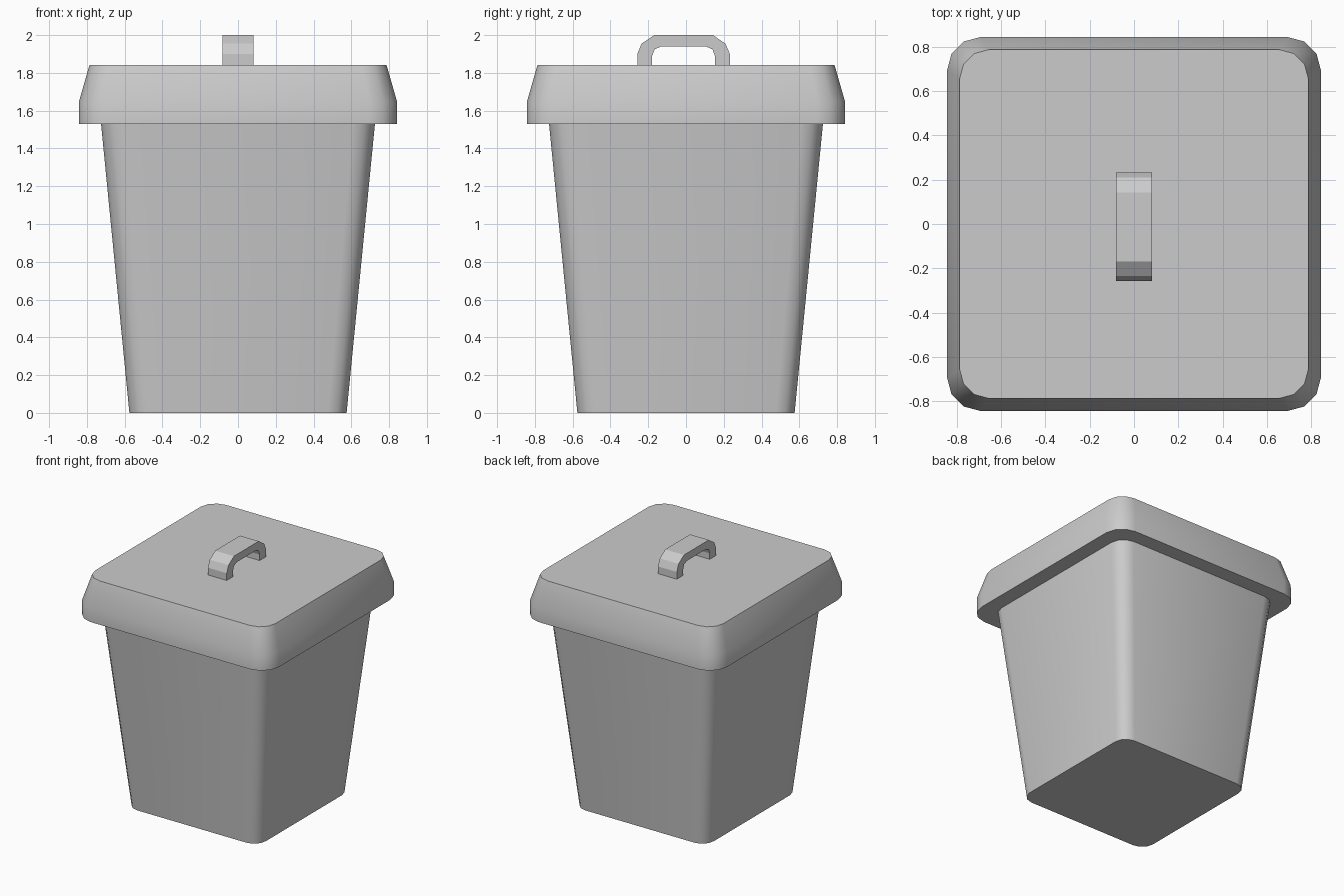
import bpy, math

if "Cube" in bpy.data.objects:
    bpy.data.objects.remove(bpy.data.objects["Cube"])


def rounded_square(half, r, segs, z):
    """Loop of points around a square with rounded corners."""
    pts = []
    for k, (sx, sy) in enumerate([(1, 1), (-1, 1), (-1, -1), (1, -1)]):
        for i in range(segs + 1):
            a = math.pi / 2 * (k + i / segs)
            pts.append((sx * (half - r) + r * math.cos(a),
                        sy * (half - r) + r * math.sin(a), z))
    return pts


def make(name, verts, faces, angle):
    me = bpy.data.meshes.new(name)
    me.from_pydata(verts, [], faces)
    me.update()
    ob = bpy.data.objects.new(name, me)
    bpy.context.collection.objects.link(ob)
    bpy.ops.object.select_all(action='DESELECT')
    ob.select_set(True)
    bpy.context.view_layer.objects.active = ob
    bpy.ops.object.shade_smooth_by_angle(angle=math.radians(angle))
    return ob


def loft(name, rings, segs, angle):
    """Closed solid through stacked rounded squares (half, radius, z)."""
    n = 4 * (segs + 1)
    verts = [p for h, r, z in rings for p in rounded_square(h, r, segs, z)]
    faces = [tuple(range(n))[::-1],
             tuple(range((len(rings) - 1) * n, len(rings) * n))]
    for k in range(len(rings) - 1):
        for i in range(n):
            j = (i + 1) % n
            faces.append((k * n + i, k * n + j, (k + 1) * n + j, (k + 1) * n + i))
    return make(name, verts, faces, angle)


# Tapered bin body, top tucked just inside the lid
loft("bin_body", [(0.575, 0.10, 0), (0.726, 0.115, 1.54)], 3, 50)

# Solid lid with straight rim and sloping shoulder
loft("lid", [(0.843, 0.15, 1.53), (0.843, 0.15, 1.645), (0.786, 0.13, 1.843)], 3, 50)

# Arched handle: half profile (y offset, z) mirrored, extruded across x
outer = [(0.245, 1.835), (0.245, 1.90), (0.222, 1.955), (0.155, 2.0)]
inner = [(0.166, 1.835), (0.166, 1.89), (0.153, 1.925), (0.117, 1.94)]
cy, w = -0.013, 0.082
path = [[(-y, z) for y, z in side] + side[::-1] for side in (outer, inner)]
verts, faces = [], []
for (oy, oz), (iy, iz) in zip(*path):
    verts += [(-w, oy + cy, oz), (w, oy + cy, oz), (w, iy + cy, iz), (-w, iy + cy, iz)]
last = len(verts) - 4
for k in range(0, last, 4):
    for i in range(4):
        j = (i + 1) % 4
        faces.append((k + i, k + 4 + i, k + 4 + j, k + j))
faces += [(0, 1, 2, 3), (last + 3, last + 2, last + 1, last)]
make("lid_handle", verts, faces, 20)
